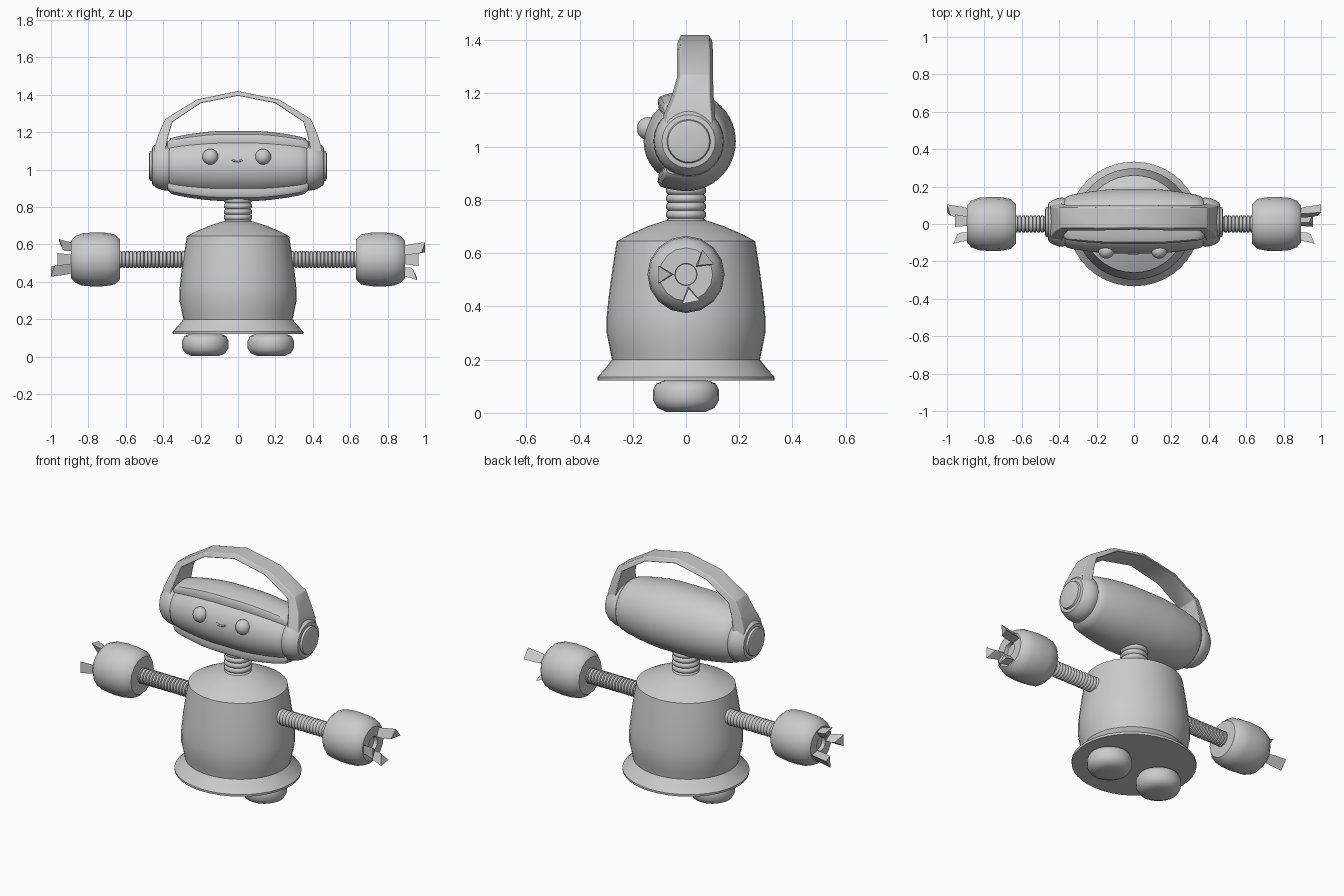
import bpy, bmesh
from math import pi, cos, sin, radians
from mathutils import Matrix, Vector

if "Cube" in bpy.data.objects:
    bpy.data.objects.remove(bpy.data.objects["Cube"])


def finish(name, bm, angle=35, bevel=0):
    bmesh.ops.remove_doubles(bm, verts=bm.verts, dist=1e-5)
    bmesh.ops.recalc_face_normals(bm, faces=bm.faces)
    me = bpy.data.meshes.new(name)
    bm.to_mesh(me)
    bm.free()
    ob = bpy.data.objects.new(name, me)
    bpy.context.collection.objects.link(ob)
    bpy.ops.object.select_all(action='DESELECT')
    ob.select_set(True)
    bpy.context.view_layer.objects.active = ob
    bpy.ops.object.shade_smooth_by_angle(angle=radians(angle))
    if bevel:
        m = ob.modifiers.new("bevel", 'BEVEL')
        m.width, m.segments = bevel, 2
    return ob


def loft(name, rings, **kw):
    """Skin closed rings of points and cap both ends."""
    bm = bmesh.new()
    loops = [[bm.verts.new(p) for p in r] for r in rings]
    n = len(loops[0])
    for a, b in zip(loops, loops[1:]):
        for i in range(n):
            j = (i + 1) % n
            bm.faces.new((a[i], a[j], b[j], b[i]))
    bm.faces.new(loops[0])
    bm.faces.new(loops[-1])
    return finish(name, bm, **kw)


def lathe(name, profile, mat=Matrix(), n=32, shape=lambda a: 1.0, **kw):
    """Revolve (radius, height) points about local z."""
    rings = []
    for r, h in profile:
        angs = [2 * pi * i / n for i in range(n)]
        rings.append([mat @ Vector((r * shape(a) * cos(a), r * shape(a) * sin(a), h))
                      for a in angs])
    return loft(name, rings, **kw)


def ribs(start, end, count, big, small):
    """Corrugated tube profile."""
    step = (end - start) / count
    pts = []
    for i in range(count):
        h = start + i * step
        pts += [(small, h + step * .02), (big * .97, h + step * .2), (big, h + step * .5),
                (big * .97, h + step * .8)]
    return pts + [(small, end)]


def along_x(side, z):
    return Matrix.Translation((0, 0, z)) @ Matrix.Rotation(side * pi / 2, 4, 'Y')


# Body with flared skirt
lathe("body", [(.30, .122), (.332, .122), (.333, .135), (.305, .165), (.278, .20), (.285, .235),
               (.298, .30), (.298, .36), (.29, .44), (.275, .55), (.26, .645), (.21, .672),
               (.14, .702), (.08, .722), (.03, .726)],
      Matrix.Diagonal((1.05, 1, 1, 1)), n=40)

# Neck
lathe("neck", ribs(.70, .85, 5, .076, .066), n=24, angle=50)

# Feet
for side, label in ((1, "right"), (-1, "left")):
    lathe(label + "_foot", [(.02, .005), (.075, .004), (.108, .02), (.123, .045), (.124, .085),
                            (.112, .11), (.08, .122), (.03, .124)],
          Matrix.Translation((side * .175, 0, 0)), n=24, angle=50)

# Arms, hands and claws
for side, label in ((1, "right"), (-1, "left")):
    m = along_x(side, .52)
    lathe(label + "_arm", ribs(.26, .66, 20, .046, .037), m, n=16, angle=50)
    lathe(label + "_hand", [(.04, .63), (.108, .632), (.134, .66), (.143, .71), (.145, .77),
                            (.14, .83), (.125, .87), (.10, .892), (.042, .892), (.04, .87)],
          m, n=16, angle=40)
    for k, (deg, tip) in enumerate(((180, .965), (38, 1.0), (-80, .957))):
        a = radians(deg)
        out = Vector((-sin(a), cos(a), 0))
        tan = Vector((-out.y, out.x, 0))
        rings = []
        for r0, r1, w, h0, h1 in ((.045, .085, .022, .87, .87),
                                  (.045, .095, .030, .925, .925),
                                  (.055, .106, .034, tip - .02, tip)):
            up = Vector((0, 0, 1))
            rings.append([m @ (out * r0 + up * h0), m @ (out * r1 + tan * w + up * h1),
                          m @ (out * r1 - tan * w + up * h1)])
        loft(f"{label}_claw_{k + 1}", rings, angle=30)


# Head: barrel across x with an inset face panel at the front
def face_inset(a):
    d = abs((a - 1.5 * pi + pi) % (2 * pi) - pi) * 180 / pi
    if d < 50:
        return .85
    if d < 57:
        return .85 + .2 * (d - 50) / 7
    return 1.05 - .05 * min(1, (d - 57) / 20)


half = [(.187, 0), (.187, .10), (.182, .17), (.170, .26), (.158, .325), (.148, .36), (.13, .376),
        (.03, .376)]
lathe("head", [(r, -h) for r, h in half[:0:-1]] + half, along_x(1, 1.02), n=72,
      shape=face_inset, angle=40)

# Eyes
for side, label in ((1, "right"), (-1, "left")):
    bm = bmesh.new()
    bmesh.ops.create_uvsphere(bm, u_segments=24, v_segments=14, radius=.043,
                              matrix=Matrix.Translation((side * .141 - .007, -.142, 1.068)))
    finish(label + "_eye", bm, 60)

# Mouth: small smile
cu = bpy.data.curves.new("mouth", 'CURVE')
cu.dimensions = '3D'
cu.bevel_depth, cu.bevel_resolution, cu.use_fill_caps = .005, 2, True
sp = cu.splines.new('POLY')
pts = [(-.033, 1.054), (-.022, 1.047), (-.004, 1.044), (.014, 1.047), (.025, 1.054)]
sp.points.add(len(pts) - 1)
for p, (x, z) in zip(sp.points, pts):
    p.co = (x, -.157, z, 1)
bpy.context.collection.objects.link(bpy.data.objects.new("mouth", cu))

# Headphone cups
for side, label in ((1, "right"), (-1, "left")):
    m = Matrix.Translation((0, .01, 0)) @ along_x(side, 1.02)
    lathe(label + "_ear_cup", [(.05, .36), (.125, .365), (.132, .38), (.128, .41), (.115, .44),
                               (.10, .458), (.082, .46), (.078, .472), (.06, .477), (.02, .477)],
          m, n=32, angle=40)

# Headphone band: outer x, z; inner x, z; y range
arch = [(.455, 1.02, .39, 1.02, -.105, .12), (.446, 1.12, .385, 1.12, -.085, .11),
        (.425, 1.19, .37, 1.19, -.055, .105), (.39, 1.27, .35, 1.255, -.036, .103),
        (.22, 1.375, .20, 1.355, -.036, .103), (0, 1.42, 0, 1.395, -.032, .10)]
arch += [(-a, b, -c, d, e, f) for a, b, c, d, e, f in arch[-2::-1]]
loft("headphone_band", [[(ox, y0 + .015, oz), (ox, y1 - .015, oz), (ix, y1, iz), (ix, y0, iz)]
                        for ox, oz, ix, iz, y0, y1 in arch], angle=40, bevel=.004)
